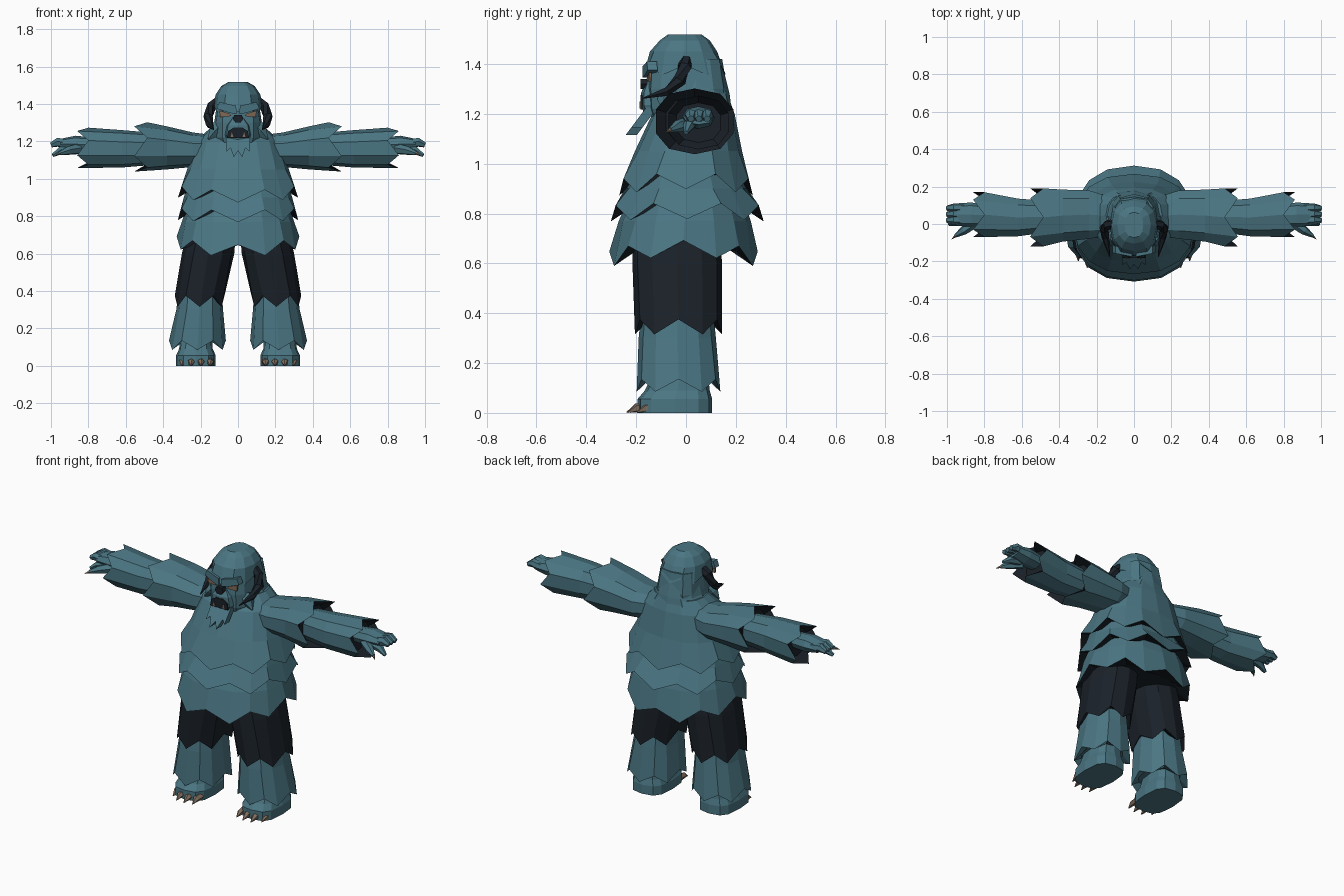
import bpy, bmesh, math
from mathutils import Vector

if "Cube" in bpy.data.objects:
    bpy.data.objects.remove(bpy.data.objects["Cube"])


def mat(name, rgb):
    m = bpy.data.materials.new(name)
    m.diffuse_color = (*rgb, 1)
    m.use_nodes = True
    m.node_tree.nodes["Principled BSDF"].inputs["Base Color"].default_value = m.diffuse_color
    return m


FUR = mat("teal_fur", (0.069, 0.180, 0.226))
DARK = mat("dark_hide", (0.0105, 0.0155, 0.022))
CLAW = mat("tan_claw", (0.22, 0.16, 0.115))
EYE = mat("amber_eye", (0.22, 0.14, 0.09))


def finish(name, bm, mats):
    bmesh.ops.recalc_face_normals(bm, faces=bm.faces)
    me = bpy.data.meshes.new(name)
    bm.to_mesh(me)
    bm.free()
    for m in mats:
        me.materials.append(m)
    ob = bpy.data.objects.new(name, me)
    bpy.context.collection.objects.link(ob)
    return ob


def loft(name, rings, mats, side=1, lined=0):
    """Skin a list of rings; the last `lined` bands use the second material."""
    bm = bmesh.new()
    vs = [[bm.verts.new((p[0] * side, p[1], p[2])) for p in r] for r in rings]
    n = len(rings[0])
    for j in range(len(vs) - 1):
        for i in range(n):
            k = (i + 1) % n
            f = bm.faces.new((vs[j][i], vs[j][k], vs[j + 1][k], vs[j + 1][i]))
            f.material_index = int(j >= len(vs) - 1 - lined)
    bm.faces.new(vs[0])
    bm.faces.new(vs[-1]).material_index = int(lined > 0)
    return finish(name, bm, mats)


def ring(axis, pos, cu, cv, ru, rv, n, jag=0.0, power=0.85, lift=0.0):
    """Squarish ring across z (u=x, v=y) or x (u=y, v=z), zigzagged by jag."""
    pts = []
    for i in range(n):
        a = -math.pi / 2 + 2 * math.pi * i / n
        c, s = math.cos(a), math.sin(a)
        u = cu + ru * math.copysign(abs(c) ** power, c)
        v = cv + rv * math.copysign(abs(s) ** power, s)
        p = pos + (jag if i % 2 else -jag) + lift * c * c
        pts.append((u, v, p) if axis == 'z' else (p, u, v))
    return pts


def shaggy(name, axis, rows, n, jag, mats, side=1, depth=0.03, power=0.85, lift=0.0):
    """Layer of fur: rows of (pos, cu, cv, ru, rv), ragged hem and a lining."""
    rings = [ring(axis, *r, n, 0, power) for r in rows[:-1]]
    pos, cu, cv, ru, rv = rows[-1]
    rings.append(ring(axis, pos, cu, cv, ru, rv, n, jag, power, lift))
    back = depth if axis == 'z' else -depth
    rings.append(ring(axis, pos + back, cu, cv, ru * .74, rv * .74, n, 0, power, lift))
    return loft(name, rings, mats, side, 1)


def tube(name, pts, radii, n, m, side=1):
    pts = [Vector(p) for p in pts]
    rings = []
    for i, p in enumerate(pts):
        t = (pts[min(i + 1, len(pts) - 1)] - pts[max(i - 1, 0)]).normalized()
        a = t.cross(Vector((0.1, 0.2, 1))).normalized()
        b = t.cross(a)
        rings.append([p + (a * math.cos(2 * math.pi * k / n)
                           + b * math.sin(2 * math.pi * k / n)) * radii[i]
                      for k in range(n)])
    return loft(name, rings, [m], side)


def plate(name, outline, y_of, thick, m, side=1):
    front = [(x, y_of(x, z), z) for x, z in outline]
    back = [(x, y + thick, z) for x, y, z in front]
    return loft(name, [front, back], [m], side)


BOTH = [FUR, DARK]
# Torso: three overlapping fur layers
shaggy("upper_coat", 'z', [(1.27, 0, .05, .15, .12), (1.2, 0, .03, .225, .165),
       (1.05, 0, .01, .272, .215), (.905, 0, 0, .322, .268)], 16, .032, BOTH, lift=.025)
shaggy("middle_coat", 'z', [(1.0, 0, 0, .26, .20), (.9, 0, 0, .29, .245),
       (.8, 0, .005, .322, .307)], 16, .032, BOTH, lift=.01)
shaggy("lower_coat", 'z', [(.86, 0, 0, .27, .23), (.77, 0, -.005, .30, .265),
       (.615, 0, -.01, .328, .298)], 16, -.032, BOTH, lift=.045)

for s, w in ((1, "left"), (-1, "right")):
    # Arms
    shaggy(w + "_upper_arm", 'x', [(.1, .04, 1.16, .1, .07), (.24, .05, 1.155, .135, .092),
           (.38, .045, 1.165, .145, .115), (.52, .035, 1.17, .162, .132)], 10, -.035, BOTH, s, .05)
    shaggy(w + "_forearm", 'x', [(.44, .04, 1.16, .085, .085), (.62, .035, 1.16, .105, .1),
           (.83, .05, 1.165, .125, .108)], 10, -.03, BOTH, s, .05)
    # Mitten-like hands
    loft(w + "_hand", [ring('x', .76, .045, 1.18, .055, .04, 8),
                       ring('x', .87, .05, 1.185, .065, .045, 8),
                       ring('x', .95, .05, 1.185, .06, .028, 8)], [FUR], s)
    for i, y in enumerate((.02, .052, .085)):
        tube(f"{w}_finger_{i}", [(.91, y, 1.185), (.965, y, 1.195), (1.0, y, 1.18)],
             [.026, .025, .014], 6, FUR, s)
    tube(w + "_low_finger", [(.88, .02, 1.165), (.95, .01, 1.15), (.99, 0, 1.125)],
         [.028, .022, .01], 6, FUR, s)
    tube(w + "_thumb", [(.85, .01, 1.16), (.91, -.035, 1.15), (.955, -.063, 1.135)],
         [.03, .024, .01], 6, FUR, s)
    tube(w + "_thumb_claw", [(.953, -.062, 1.136), (.975, -.082, 1.125)], [.009, .001], 5, CLAW, s)
    # Legs
    shaggy(w + "_shorts", 'z', [(.72, .14, -.04, .13, .175), (.6, .16, -.035, .14, .18),
           (.345, .205, -.03, .133, .175)], 12, .03, [DARK, DARK], s)
    shaggy(w + "_shin", 'z', [(.45, .2, -.035, .11, .14), (.3, .205, -.035, .125, .155),
           (.11, .217, -.03, .152, .168)], 12, .025, [FUR, FUR], s)
    # Feet with claws
    loft(w + "_foot", [ring('z', 0, .225, -.045, .106, .15, 12, 0, .65),
                       ring('z', .055, .225, -.045, .106, .15, 12, 0, .65),
                       ring('z', .09, .225, -.035, .09, .13, 12, 0, .65),
                       ring('z', .2, .22, -.015, .08, .1, 12)], [FUR], s)
    for i, (x, y) in enumerate(((.148, .012), (.198, 0), (.25, .004), (.298, .04))):
        tube(f"{w}_toe_claw_{i}", [(x, -.16 + y, .022), (x, -.2 + y, .02), (x, -.238 + y, .002)],
             [.022, .018, .002], 5, CLAW, s)
    # Horns
    tube(w + "_horn", [(.108, .0, 1.415), (.14, -.005, 1.39), (.16, -.025, 1.335),
                       (.152, -.075, 1.29), (.13, -.175, 1.262)],
         [.024, .028, .027, .02, .002], 6, DARK, s)
    # Eyes, brows and fangs
    slope = lambda x, z: -.164 + .16 * x
    plate(w + "_eye", [(.035, 1.335), (.095, 1.33), (.1, 1.365), (.045, 1.348)],
          slope, .009, EYE, s)
    plate(w + "_brow", [(.008, 1.345), (.05, 1.353), (.115, 1.375), (.1, 1.41), (.01, 1.39)],
          lambda x, z: -.177 + .2 * x, .04, FUR, s)
    plate(w + "_fang", [(.024, 1.222), (.040, 1.222), (.033, 1.25)],
          lambda x, z: -.186, .008, CLAW, s)
    # Cheek tufts
    tube(w + "_cheek_tuft", [(.1, -.07, 1.28), (.125, -.08, 1.25), (.16, -.09, 1.21)],
         [.04, .036, .003], 5, FUR, s)

# Head
loft("skull", [ring('z', 1.16, 0, 0, .1, .13, 12, 0, .6), ring('z', 1.22, 0, .005, .125, .155, 12, 0, .6),
               ring('z', 1.3, 0, .005, .127, .16, 12, 0, .6),
               ring('z', 1.42, 0, 0, .11, .145, 12, 0, .6)], [FUR])
loft("hair_cap", [ring('z', 1.40, 0, 0, .09, .12, 12),
                  ring('z', 1.375, 0, -.005, .13, .165, 12, .02),
                  ring('z', 1.45, 0, -.01, .12, .135, 12),
                  ring('z', 1.495, 0, -.005, .09, .1, 12),
                  ring('z', 1.518, 0, -.005, .05, .068, 12)], [FUR])
shaggy("neck_mane", 'z', [(1.38, 0, .04, .105, .11), (1.28, 0, .04, .135, .135),
       (1.22, 0, .04, .17, .145)], 12, .02, BOTH)

# Face
loft("muzzle", [ring('z', 1.19, 0, -.12, .06, .045, 8, 0, .6), ring('z', 1.235, 0, -.12, .075, .06, 8, 0, .6),
                ring('z', 1.285, 0, -.12, .065, .06, 8, 0, .6),
                ring('z', 1.33, 0, -.12, .03, .04, 8, 0, .6)], [FUR])
plate("mouth", [(-.06, 1.218), (.06, 1.218), (.052, 1.255), (.02, 1.275),
                (-.02, 1.275), (-.052, 1.255)], lambda x, z: -.183, .009, DARK)
plate("nose", [(-.014, 1.3), (.014, 1.3), (.028, 1.32), (.02, 1.34),
               (-.02, 1.34), (-.028, 1.32)], lambda x, z: -.183, .04, DARK)
plate("beard", [(-.065, 1.225), (-.062, 1.145), (-.04, 1.165), (-.022, 1.115), (0, 1.15),
                (.022, 1.115), (.04, 1.165), (.062, 1.145), (.065, 1.225)],
      lambda x, z: -.16 - (1.225 - z) * .75, .045, FUR)
